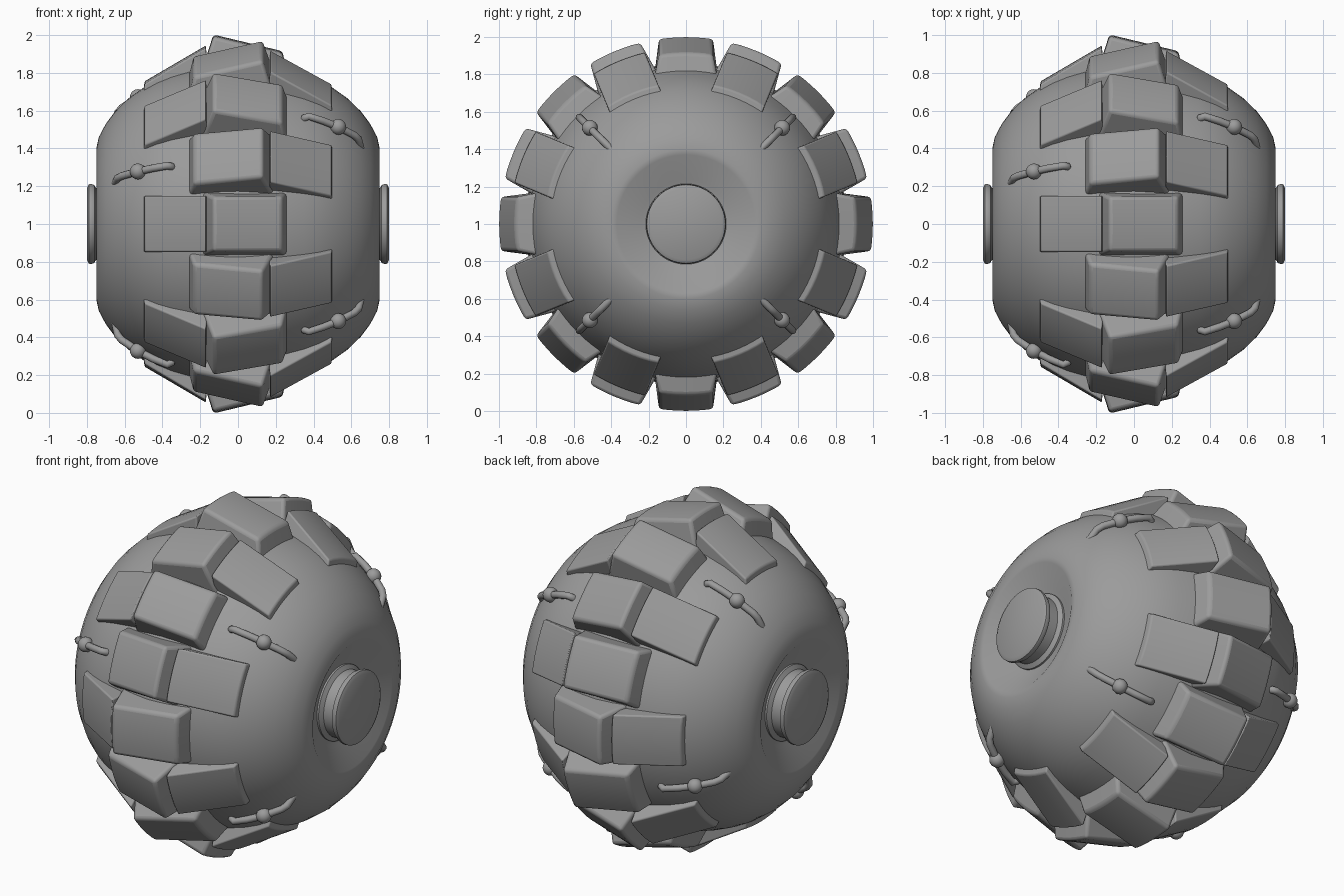
import bpy, bmesh
from math import pi, sin, cos
from mathutils import Vector

cube = bpy.data.objects.get("Cube")
if cube:
    bpy.data.objects.remove(cube)

GREY = (0.33, 0.33, 0.33, 1)
rubber = bpy.data.materials.new("mid_grey")
rubber.use_nodes = True
rubber.diffuse_color = GREY
rubber.node_tree.nodes["Principled BSDF"].inputs["Base Color"].default_value = GREY
rubber.node_tree.nodes["Principled BSDF"].inputs["Roughness"].default_value = 0.6


def place(x, r, a):
    """Point on the wheel: along the axle, radius, angle up from the front."""
    return Vector((x, -r * cos(a), r * sin(a) + 1))


def finish(name, bm, bevel=0, angle=0.6):
    bmesh.ops.recalc_face_normals(bm, faces=bm.faces)
    mesh = bpy.data.meshes.new(name)
    bm.to_mesh(mesh)
    bm.free()
    mesh.materials.append(rubber)
    ob = bpy.data.objects.new(name, mesh)
    bpy.context.collection.objects.link(ob)
    bpy.ops.object.select_all(action='DESELECT')
    ob.select_set(True)
    bpy.context.view_layer.objects.active = ob
    bpy.ops.object.shade_smooth_by_angle(angle=angle)
    if bevel:
        mod = ob.modifiers.new("soft_edges", 'BEVEL')
        mod.width = bevel
        mod.segments = 3
        mod.limit_method = 'ANGLE'
        mod.angle_limit = 0.7
    return ob


def revolve(name, profile, steps=96):
    bm = bmesh.new()
    verts = [bm.verts.new(place(x, r, 0)) for x, r in profile]
    edges = [bm.edges.new(pair) for pair in zip(verts, verts[1:])]
    bmesh.ops.spin(bm, geom=verts + edges, cent=(0, 0, 1), axis=(1, 0, 0),
                   angle=2 * pi, steps=steps)
    bmesh.ops.remove_doubles(bm, verts=bm.verts, dist=0.0005)
    return finish(name, bm)


def add_block(bm, angle, top, base, half_top, half_base, n=6):
    """Curved block; top and base each hold an (x, radius) pair for both ends."""
    rows = []
    for j in range(n + 1):
        u = 2 * j / n - 1
        ring = [place(x, r, angle + u * h / r)
                for ends, h in ((top, half_top), (base[::-1], half_base))
                for x, r in ends]
        rows.append([bm.verts.new(p) for p in ring])
    for p, q in zip(rows, rows[1:]):
        for i in range(4):
            k = (i + 1) % 4
            bm.faces.new((p[i], p[k], q[k], q[i]))
    bm.faces.new(rows[0])
    bm.faces.new(rows[-1][::-1])


# Rounded tyre with a dished recess at both ends
half = [(0, 0.86), (0.1, 0.852), (0.2, 0.835), (0.35, 0.792), (0.43, 0.76), (0.5, 0.722),
        (0.58, 0.665), (0.65, 0.597), (0.7, 0.53), (0.737, 0.46), (0.75, 0.4),
        (0.75, 0.37), (0.67, 0.24), (0.66, 0)]
revolve("tyre_body", [(-x, r) for x, r in half[:0:-1]] + half)

# Hub caps
cap = [(0.64, 0.215), (0.68, 0.215), (0.695, 0.19), (0.752, 0.19), (0.76, 0.205),
       (0.775, 0.212), (0.79, 0.21), (0.8, 0.19), (0.8, 0)]
for side, name in ((1, "left_hub"), (-1, "right_hub")):
    revolve(name, [(side * x, r) for x, r in cap], 64)

# Staggered tread: centre blocks and wedge blocks alternate sides
centre, wedges = bmesh.new(), bmesh.new()
for k in range(16):
    s = 1 if k % 2 == 0 else -1
    a = k * pi / 8
    add_block(centre, a, [(-0.13 * s, 1.003), (0.235 * s, 0.915)],
              [(-0.19 * s, 0.82), (0.26 * s, 0.8)], 0.145, 0.17)
    add_block(wedges, a, [(-0.17 * s, 0.945), (-0.495 * s, 0.755)],
              [(-0.16 * s, 0.8), (-0.5 * s, 0.7)], 0.148, 0.15)
finish("centre_treads", centre, 0.018)
finish("side_treads", wedges, 0.008)

# Grab handles with a ball in the middle, four on each flank
bar = [(0.345, 0.75), (0.352, 0.795), (0.375, 0.806), (0.45, 0.772), (0.53, 0.727),
       (0.615, 0.665), (0.638, 0.635), (0.65, 0.57)]
for side, start, label in ((1, pi / 4, "left"), (-1, pi / 8, "right")):
    for k in range(4):
        a = start + k * pi / 2
        curve = bpy.data.curves.new(f"{label}_handle_{k + 1}", 'CURVE')
        curve.dimensions = '3D'
        curve.bevel_depth = 0.02
        curve.bevel_resolution = 3
        curve.use_fill_caps = True
        line = curve.splines.new('POLY')
        line.points.add(len(bar) - 1)
        for point, (x, r) in zip(line.points, bar):
            point.co = (*place(side * x, r, a), 1)
        line.use_smooth = True
        curve.materials.append(rubber)
        bpy.context.collection.objects.link(bpy.data.objects.new(curve.name, curve))
        bm = bmesh.new()
        bmesh.ops.create_uvsphere(bm, u_segments=20, v_segments=12, radius=0.042)
        bmesh.ops.translate(bm, verts=bm.verts, vec=place(side * 0.53, 0.727, a))
        finish(f"{label}_handle_ball_{k + 1}", bm)
